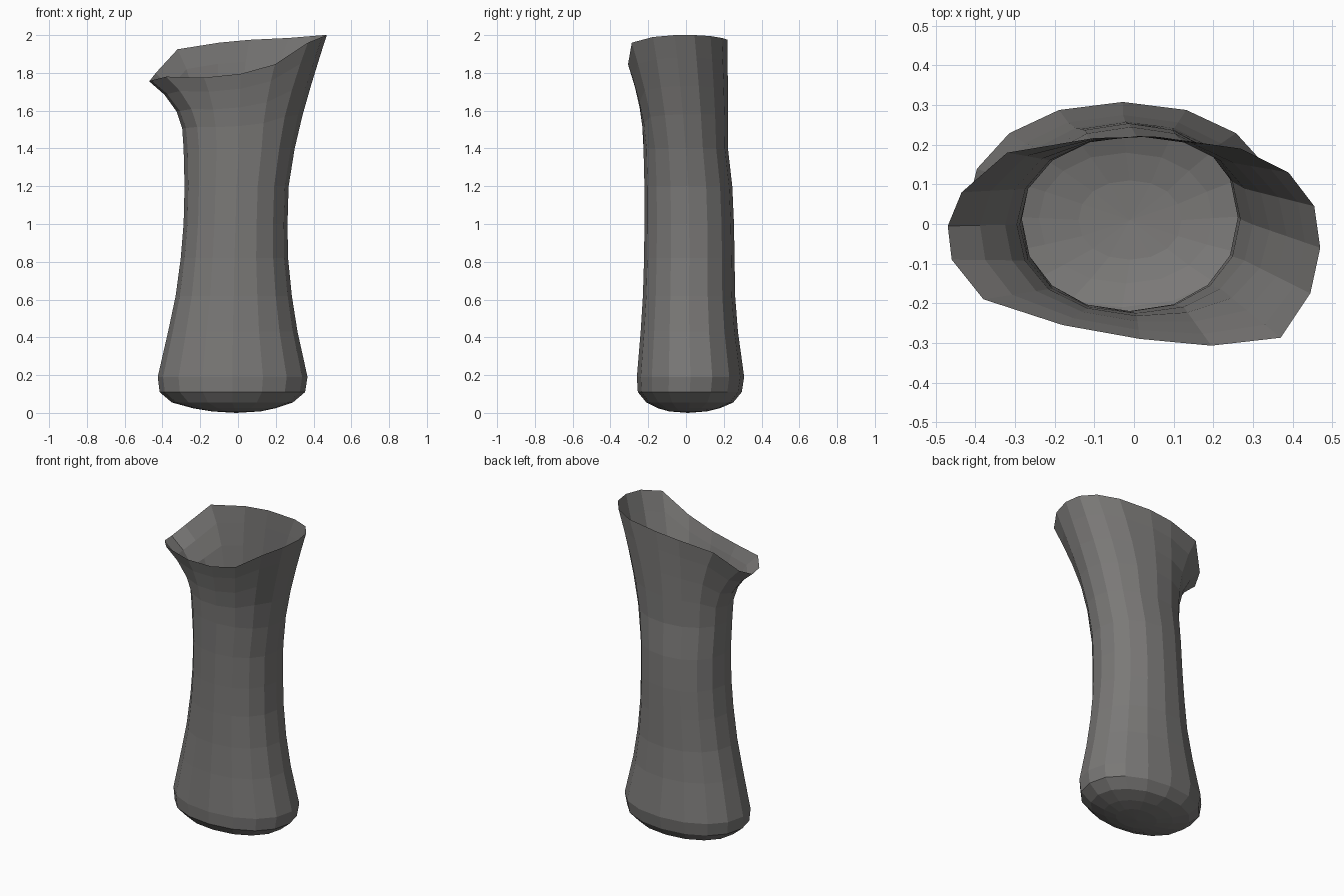
import bpy, bmesh, math

SIDES = 16

# Flat grey colour
grey = bpy.data.materials.new("dark_grey")
grey.diffuse_color = (0.195, 0.19, 0.185, 1)

# Body rings: z, left x, right x, front y, back y
PROFILE = [
    (0.008, -0.14, 0.12, -0.09, 0.11),
    (0.025, -0.24, 0.20, -0.15, 0.18),
    (0.055, -0.35, 0.29, -0.21, 0.25),
    (0.11, -0.415, 0.355, -0.255, 0.295),
    (0.19, -0.425, 0.368, -0.26, 0.308),
    (0.43, -0.37, 0.315, -0.24, 0.275),
    (0.62, -0.33, 0.285, -0.228, 0.26),
    (0.82, -0.303, 0.265, -0.222, 0.257),
    (1.00, -0.288, 0.262, -0.22, 0.254),
    (1.20, -0.283, 0.268, -0.22, 0.245),
    (1.40, -0.288, 0.30, -0.225, 0.222),
]

# Slanted, flared rim, counter-clockwise from +x
RIM = [
    (0.47, -0.06, 2.0), (0.455, 0.045, 2.0), (0.39, 0.13, 1.995), (0.27, 0.19, 1.985),
    (0.06, 0.22, 1.975), (-0.10, 0.217, 1.96), (-0.32, 0.18, 1.925), (-0.435, 0.08, 1.80),
    (-0.47, -0.005, 1.755), (-0.46, -0.09, 1.76), (-0.38, -0.19, 1.78), (-0.18, -0.255, 1.775),
    (0.015, -0.29, 1.795), (0.195, -0.307, 1.845), (0.37, -0.287, 1.96), (0.445, -0.175, 1.99),
]


def oval(z, x0, x1, y0, y1):
    """Slightly squared oval ring."""
    pts = []
    for k in range(SIDES):
        a = 2 * math.pi * k / SIDES
        c, s = math.cos(a), math.sin(a)
        sx = math.copysign(abs(c) ** 0.94, c)
        sy = math.copysign(abs(s) ** 0.94, s)
        pts.append(((x0 + x1) / 2 + sx * (x1 - x0) / 2,
                    (y0 + y1) / 2 + sy * (y1 - y0) / 2, z))
    return pts


rings = [oval(*p) for p in PROFILE]

# Neck: blend the last oval to the rim, curling out harder on the left
neck = rings[-1]
for t in (0.3, 0.55, 0.8, 1.0):
    ring = []
    for k, (a, b) in enumerate(zip(neck, RIM)):
        power = 1.9 - 0.75 * math.cos(2 * math.pi * k / SIDES)
        w = t ** power
        ring.append((a[0] + (b[0] - a[0]) * w, a[1] + (b[1] - a[1]) * w,
                     a[2] + (b[2] - a[2]) * t))
    rings.append(ring)

# Open shell: side quads plus a fan closing the bottom
bm = bmesh.new()
loops = [[bm.verts.new(p) for p in ring] for ring in rings]
for lo, hi in zip(loops, loops[1:]):
    for k in range(SIDES):
        n = (k + 1) % SIDES
        bm.faces.new((lo[k], lo[n], hi[n], hi[k]))
base = bm.verts.new((-0.01, 0.01, 0))
for k in range(SIDES):
    bm.faces.new((base, loops[0][(k + 1) % SIDES], loops[0][k]))

mesh = bpy.data.meshes.new("flared_sleeve")
bm.to_mesh(mesh)
bm.free()
mesh.materials.append(grey)
sleeve = bpy.data.objects.new("flared_sleeve", mesh)
bpy.context.collection.objects.link(sleeve)
